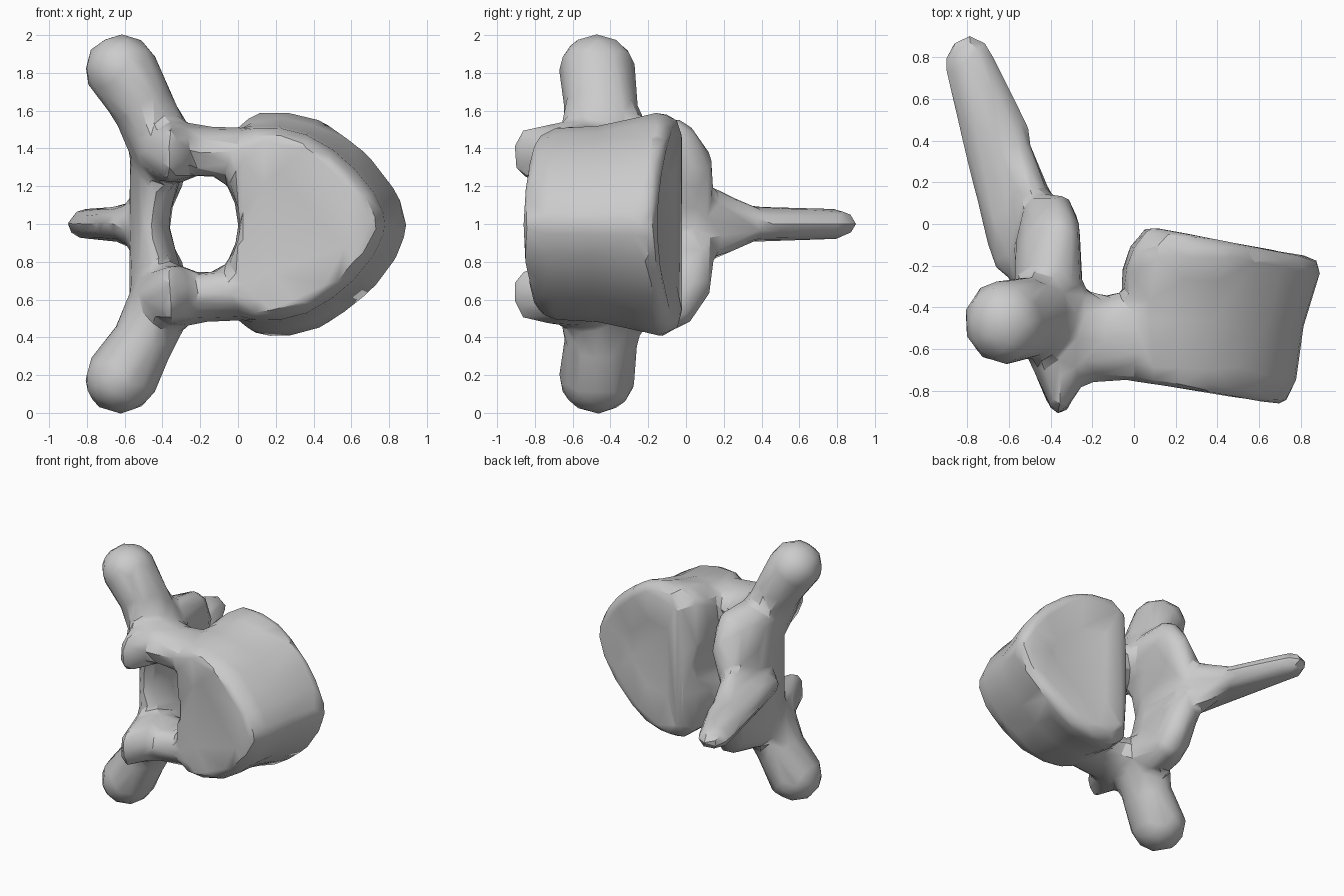
import bpy, bmesh, math
from mathutils import Matrix

cube = bpy.data.objects.get("Cube")
if cube:
    bpy.data.objects.remove(cube)

bone = bpy.data.materials.new("bone grey")
bone.use_nodes = True
bone.diffuse_color = (0.6, 0.6, 0.6, 1)
bone.node_tree.nodes["Principled BSDF"].inputs["Base Color"].default_value = (0.6, 0.6, 0.6, 1)

MID = 1.0
parts = []

# Points of a unit ball, reused for every rounded part
bm = bmesh.new()
bmesh.ops.create_icosphere(bm, subdivisions=2, radius=1)
ball = [v.co.copy() for v in bm.verts]
bm.free()


def add_object(name, bm):
    bmesh.ops.recalc_face_normals(bm, faces=bm.faces)
    mesh = bpy.data.meshes.new(name)
    bm.to_mesh(mesh)
    bm.free()
    obj = bpy.data.objects.new(name, mesh)
    bpy.context.collection.objects.link(obj)
    return obj


def limb(name, blobs, sides=(1, -1)):
    """Hull each neighbouring pair of (centre, radii) ellipsoids, z measured from the middle."""
    bm = bmesh.new()
    for side in sides:
        for pair in zip(blobs, blobs[1:]):
            verts = []
            for (x, y, z), radii in pair:
                place = Matrix.Translation((x, y, MID + z * side)) @ Matrix.Diagonal((*radii, 1))
                verts += [bm.verts.new(place @ p) for p in ball]
            bmesh.ops.convex_hull(bm, input=verts)
    parts.append(add_object(name, bm))


# Vertebral body: D-shaped rings lofted from front to back, with nearly flat ends
outline = [(-0.02, 0.36), (0.0, 0.84), (0.12, 1.0), (0.3, 1.0), (0.48, 0.93),
           (0.65, 0.77), (0.8, 0.57), (0.93, 0.32), (1.0, 0.07)]
outline += [(x, -z) for x, z in reversed(outline)]
# each ring: y at the canal, y at the far tip, length in x, half width in z, start x
rings = [(-0.75, -0.84, 0.42, 0.28, 0.14), (-0.76, -0.87, 0.72, 0.46, 0.0),
         (-0.68, -0.74, 0.80, 0.51, -0.02), (-0.45, -0.5, 0.85, 0.52, -0.04),
         (-0.22, -0.28, 0.92, 0.57, -0.04), (-0.11, -0.19, 0.9, 0.6, 0.0),
         (-0.01, -0.15, 0.76, 0.54, 0.08), (-0.06, -0.16, 0.42, 0.28, 0.2)]
bm = bmesh.new()
loft = [[bm.verts.new((start + px * length, y0 + (y1 - y0) * px, MID + pz * half))
         for px, pz in outline] for y0, y1, length, half, start in rings]
count = len(outline)
for a, b in zip(loft, loft[1:]):
    for i in range(count):
        j = (i + 1) % count
        bm.faces.new((a[i], a[j], b[j], b[i]))
bm.faces.new(loft[0])
bm.faces.new(loft[-1])
parts.append(add_object("vertebral_body", bm))

# Pedicles joining the body to the arch
limb("pedicles", [((0.1, -0.53, 0.36), (0.1, 0.22, 0.15)),
                  ((-0.15, -0.55, 0.37), (0.1, 0.21, 0.15)),
                  ((-0.36, -0.52, 0.4), (0.13, 0.25, 0.15))])
# Laminae closing the arch behind the canal
limb("laminae", [((-0.47, -0.2, 0), (0.11, 0.33, 0.1)),
                 ((-0.44, -0.2, 0.25), (0.14, 0.35, 0.12)),
                 ((-0.41, -0.3, 0.42), (0.17, 0.38, 0.14))])
# Facet processes: broad wedges in front, flanges behind
limb("front_facets", [((-0.36, -0.82, 0.37), (0.06, 0.1, 0.15)),
                      ((-0.34, -0.52, 0.38), (0.21, 0.18, 0.17))])
limb("back_facets", [((-0.4, 0.0, 0.14), (0.08, 0.15, 0.14)),
                     ((-0.37, 0.01, 0.3), (0.1, 0.14, 0.15)),
                     ((-0.36, -0.05, 0.44), (0.11, 0.11, 0.12)),
                     ((-0.38, -0.4, 0.42), (0.14, 0.2, 0.14))])
# Transverse processes
limb("transverse_processes", [((-0.41, -0.43, 0.42), (0.18, 0.24, 0.16)),
                              ((-0.5, -0.45, 0.62), (0.17, 0.2, 0.16)),
                              ((-0.62, -0.47, 0.82), (0.2, 0.21, 0.19))])
# Spinous process: a thin fin sweeping back from a wider root
limb("spinous_process", [((-0.57, -0.08, 0), (0.13, 0.2, 0.1)),
                         ((-0.66, 0.42, 0), (0.17, 0.14, 0.095)),
                         ((-0.79, 0.77, 0), (0.12, 0.14, 0.085))], sides=(1,))
limb("spinous_root", [((-0.46, -0.02, 0), (0.11, 0.18, 0.26)),
                      ((-0.55, 0.3, 0), (0.08, 0.12, 0.12))], sides=(1,))

# Canal cutter, slightly flared towards the front
bm = bmesh.new()
bmesh.ops.create_cone(bm, cap_ends=True, segments=24, radius1=1.2, radius2=0.97, depth=2.2,
                      matrix=Matrix.Translation((-0.18, 0, MID)) @ Matrix.Diagonal((0.165, 1, 0.23, 1))
                      @ Matrix.Rotation(-math.pi / 2, 4, 'X'))
cutter = add_object("canal_cutter", bm)
cutter.hide_render = True

# Fuse the parts into one surface, open the canal, soften and simplify
bpy.ops.object.select_all(action='DESELECT')
for part in parts:
    part.select_set(True)
vertebra = parts[0]
bpy.context.view_layer.objects.active = vertebra
bpy.ops.object.join()
vertebra.name = vertebra.data.name = "vertebra"

fuse = vertebra.modifiers.new("fuse", 'REMESH')
fuse.mode, fuse.voxel_size = 'VOXEL', 0.025
canal = vertebra.modifiers.new("canal", 'BOOLEAN')
canal.operation, canal.object, canal.solver = 'DIFFERENCE', cutter, 'EXACT'
even = vertebra.modifiers.new("even", 'REMESH')
even.mode, even.voxel_size = 'VOXEL', 0.025
soften = vertebra.modifiers.new("soften", 'SMOOTH')
soften.factor, soften.iterations = 0.5, 8
simplify = vertebra.modifiers.new("simplify", 'DECIMATE')
simplify.ratio = 0.035
simplify.use_symmetry, simplify.symmetry_axis = True, 'Z'
bpy.ops.object.convert(target='MESH')
bpy.data.objects.remove(cutter)

vertebra.data.materials.clear()
vertebra.data.materials.append(bone)
bpy.ops.object.shade_smooth_by_angle(angle=math.radians(30))
